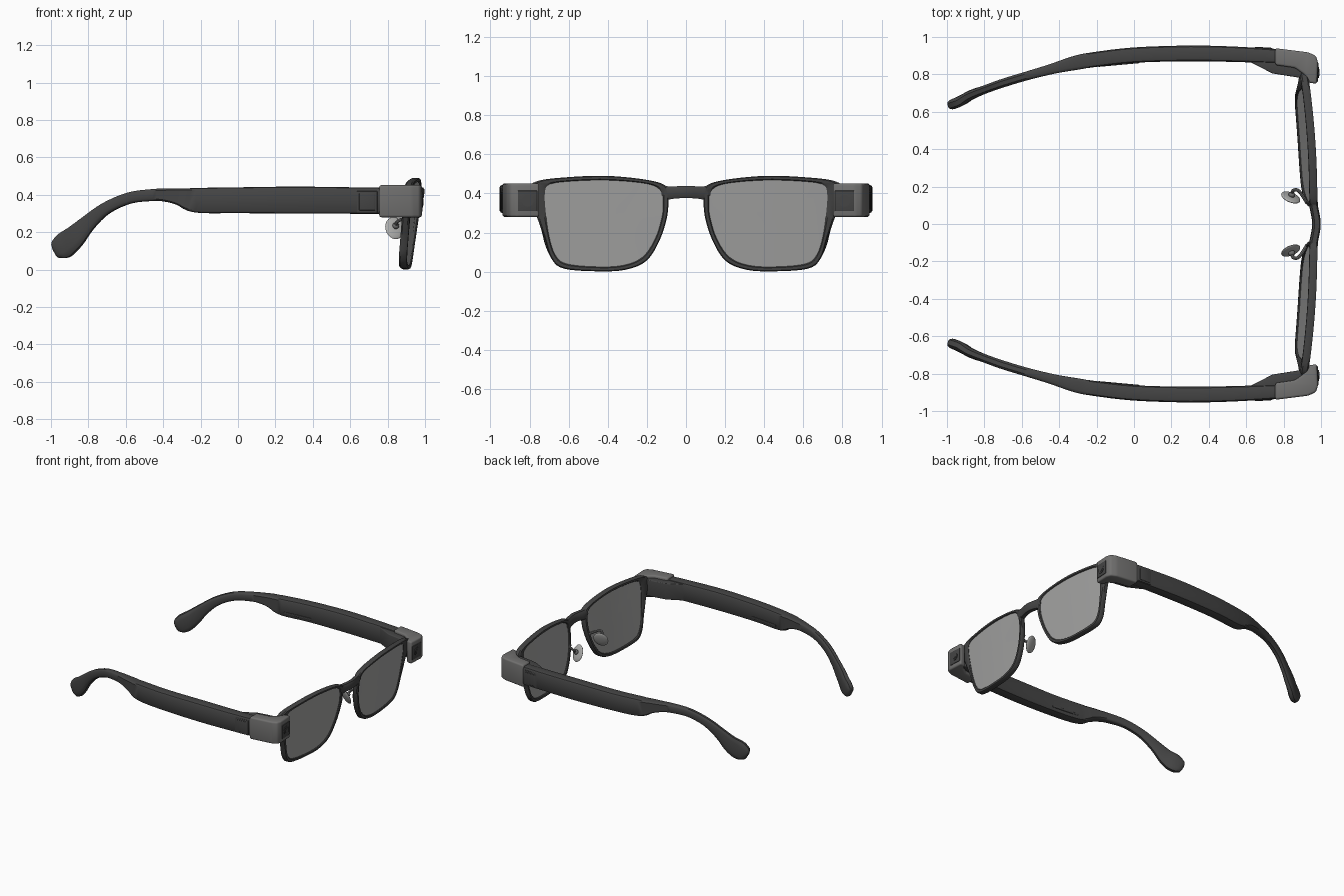
import bpy, bmesh, math
from mathutils import Vector, Matrix

if "Cube" in bpy.data.objects:
    bpy.data.objects.remove(bpy.data.objects["Cube"])


def material(name, r, g, b):
    m = bpy.data.materials.new(name)
    m.diffuse_color = (r, g, b, 1)
    m.use_nodes = True
    m.node_tree.nodes["Principled BSDF"].inputs["Base Color"].default_value = m.diffuse_color
    return m


DARK = material("charcoal plastic", 0.058, 0.058, 0.058)
GREY = material("grey plastic", 0.165, 0.163, 0.16)
LENS = material("pale grey lens", 0.37, 0.37, 0.365)
PAD = material("pale silicone", 0.42, 0.42, 0.41)
METAL = material("metal wire", 0.16, 0.16, 0.16)


def make(name, verts, faces, mat, s=1, bevel=0):
    """Mesh object; s = -1 mirrors it to the other side."""
    me = bpy.data.meshes.new(name)
    me.from_pydata([(v[0], v[1] * s, v[2]) for v in verts], [], faces)
    bm = bmesh.new()
    bm.from_mesh(me)
    bmesh.ops.recalc_face_normals(bm, faces=bm.faces)
    if bevel:
        bmesh.ops.bevel(bm, geom=bm.edges[:], offset=bevel, segments=3,
                        profile=0.5, affect='EDGES', clamp_overlap=True)
    bm.to_mesh(me)
    bm.free()
    me.materials.append(mat)
    ob = bpy.data.objects.new(name, me)
    bpy.context.collection.objects.link(ob)
    return ob


def spline(pts, n, closed=False):
    """Catmull-Rom interpolation of control points of any dimension."""
    out, k = [], len(pts)
    for i in range(k if closed else k - 1):
        if closed:
            p = [pts[(i + j) % k] for j in (-1, 0, 1, 2)]
        else:
            p = [pts[min(max(i + j, 0), k - 1)] for j in (-1, 0, 1, 2)]
        for q in range(n):
            t = q / n
            out.append([0.5 * (2 * b + (c - a) * t + (2 * a - 5 * b + 4 * c - d) * t * t
                               + (3 * b - a - 3 * c + d) * t ** 3)
                        for a, b, c, d in zip(*p)])
    if not closed:
        out.append(list(pts[-1]))
    return out


def loft(rings, closed=False):
    """Faces joining equal rings; open lofts get end caps."""
    m, k = len(rings), len(rings[0])
    verts = [v for r in rings for v in r]
    faces = [(i * k + j, i * k + (j + 1) % k,
              (i + 1) % m * k + (j + 1) % k, (i + 1) % m * k + j)
             for i in range(m if closed else m - 1) for j in range(k)]
    if not closed:
        faces += [tuple(range(k)), tuple(range((m - 1) * k, m * k))]
    return verts, faces


def front(y, z, depth=0):
    """Wrapped and tilted front surface of the glasses."""
    x = 0.982 - 0.078 * y * y - 0.11 * (0.46 - z) + 0.02 * math.exp(-(y / 0.09) ** 2)
    return (x - depth, y, z)


SECTION = [(0, .036), (0, .006), (.2, 0), (.8, 0), (1, .008), (1, .034), (.8, .042), (.2, .042)]


def band(pairs):
    """Frame cross-sections between paired inner and outer points (y, z)."""
    return [[front(a + (c - a) * t, b + (d - b) * t, dp) for t, dp in SECTION]
            for a, b, c, d in pairs]


def prism(name, outline, z0, z1, mat, s, bevel):
    rings = [[(x, y, z) for x, y in outline] for z in (z0, z1)]
    return make(name, *loft(rings), mat, s, bevel)


def box(name, c, size, mat, s, bevel=0.0, turn=0.0):
    """Box turned about z."""
    rot = Matrix.Rotation(turn, 3, 'Z')
    pts = [[Vector(c) + rot @ Vector((a * size[0] / 2, b * size[1] / 2, h * size[2] / 2))
            for a, b in ((-1, -1), (1, -1), (1, 1), (-1, 1))] for h in (-1, 1)]
    return make(name, *loft(pts), mat, s, bevel)


# rim control points: lens edge y, z then outer edge y, z
RIM = [(.13, .415, .10, .435), (.20, .45, .19, .468), (.40, .468, .40, .49),
       (.60, .462, .61, .483), (.70, .445, .765, .462), (.722, .40, .81, .41),
       (.717, .30, .765, .29), (.70, .18, .722, .17), (.668, .085, .69, .07),
       (.61, .040, .625, .016), (.45, .025, .45, .002), (.32, .033, .31, .01),
       (.222, .075, .203, .055), (.157, .17, .136, .158), (.122, .285, .098, .275),
       (.118, .36, .09, .365)]
# temple stations: x, y, z, half thickness, half height
TEMPLE = [(-.980, .638, .092, .016, .026), (-.972, .640, .097, .024, .045),
          (-.955, .646, .110, .029, .062), (-.92, .662, .135, .030, .072),
          (-.87, .690, .178, .027, .063),
          (-.80, .718, .250, .024, .045), (-.705, .752, .328, .025, .034),
          (-.58, .790, .383, .025, .032), (-.45, .826, .399, .028, .033),
          (-.38, .845, .398, .033, .036), (-.31, .862, .390, .038, .046),
          (-.22, .878, .371, .040, .066), (0, .903, .371, .041, .069),
          (.3, .912, .372, .042, .072), (.55, .907, .370, .041, .071),
          (.80, .895, .368, .037, .070)]
SLIM = [(1, -.82), (1, .82), (.85, .95), (.6, 1), (-.6, 1), (-.85, .95),
        (-1, .82), (-1, -.82), (-.85, -.95), (-.6, -1), (.6, -1), (.85, -.95)]
ROUND = [(math.copysign(abs(math.cos(a)) ** .8, math.cos(a)),
          math.copysign(abs(math.sin(a)) ** .8, math.sin(a)))
         for a in (math.radians(d) for d in (-25, 25, 45, 68, 112, 135, 155, 205, 225, 248, 292, 315))]


def temple_rings():
    """Rounded ear tip blending into the flat-sided arm."""
    st, rings = spline(TEMPLE, 4), []
    for i, (x, y, z, w, h) in enumerate(st):
        a, b = st[max(i - 1, 0)], st[min(i + 1, len(st) - 1)]
        t = Vector((b[0] - a[0], b[1] - a[1], b[2] - a[2])).normalized()
        side = Vector((-t.y, t.x, 0)).normalized()
        up = t.cross(side)
        if up.z < 0:
            up = -up
        f = min(max((x + .6) / .3, 0), 1)
        rings.append([Vector((x, y, z)) + side * w * (p[0] * (1 - f) + q[0] * f)
                      + up * h * (p[1] * (1 - f) + q[1] * f) for p, q in zip(ROUND, SLIM)])
    return rings


# bridge over the nose
half = [(.125, .39, .125, .445), (.095, .37, .095, .437), (.05, .375, .05, .437)]
arch = half + [(0, .376, 0, .438)] + [(-a, b, -c, d) for a, b, c, d in half[::-1]]
make("bridge", *loft(band(spline(arch, 4))), DARK)

for s, side in ((1, "left"), (-1, "right")):
    # rim, and a lens with a front and a back skin
    loop = spline(RIM, 5, True)
    make(side + "_rim", *loft(band(loop), True), DARK, s)
    n, cy, cz = len(loop), .42, .25
    for skin, depth in (("front", .008), ("back", .033)):
        verts = [front(cy + (p[0] - cy) * f, cz + (p[1] - cz) * f, depth)
                 for f in (1.008, .7, .35) for p in loop] + [front(cy, cz, depth)]
        faces = [(r * n + i, r * n + (i + 1) % n, (r + 1) * n + (i + 1) % n, (r + 1) * n + i)
                 for r in (0, 1) for i in range(n)]
        faces += [(2 * n + i, 2 * n + (i + 1) % n, 3 * n) for i in range(n)]
        if (skin == "back") == (s == 1):
            faces = [f[::-1] for f in faces]
        lens = make(side + "_lens_" + skin, verts, faces, LENS, s)
        # make the skin face outward
        want = 1 if skin == "front" else -1
        if lens.data.polygons[0].normal.x * want < 0:
            lens.data.flip_normals()

    # temple arm with its outer panel and inner slot
    make(side + "_temple", *loft(temple_rings()), DARK, s)
    box(side + "_temple_panel", (.69, .938, .362), (.11, .008, .115), DARK, s, .002, -.05)
    box(side + "_temple_panel_cover", (.69, .942, .362), (.085, .006, .09), DARK, s, .002, -.05)
    box(side + "_temple_slot", (-.08, .854, .335), (.22, .008, .014), DARK, s, .002, .09)

    # corner block wrapping from temple to rim, hinge housing behind it
    prism(side + "_corner_block",
          [(.755, .94), (.93, .918), (.972, .90), (.984, .865), (.978, .75),
           (.935, .755), (.91, .80), (.86, .835), (.755, .85)], .28, .452, GREY, s, .012)
    prism(side + "_hinge_housing",
          [(.61, .872), (.74, .805), (.885, .782), (.91, .80), (.87, .85), (.75, .88)],
          .305, .432, DARK, s, .006)

    # camera window on the block's front
    box(side + "_camera_window", (.981, .81, .362), (.008, .10, .105), DARK, s, .003, -.05)
    for nm, r, x1 in (("camera_ring", .03, .989), ("camera_glass", .018, .992)):
        disc = [[(x, .81 + r * math.cos(a * math.pi / 12), .362 + r * math.sin(a * math.pi / 12))
                 for a in range(24)] for x in (.975, x1)]
        make(side + "_" + nm, *loft(disc), DARK, s)

    # nose pad, a tilted flat ellipsoid
    nrm = Vector((-.35, -.9, -.4)).normalized()
    up = (Vector((0, -.4, .9)) - nrm * nrm.dot(Vector((0, -.4, .9)))).normalized()
    fwd = up.cross(nrm)
    for nm, c, (ra, rb, rc), mat in (
            ("nose_pad", Vector((.838, .142, .222)), (.054, .064, .012), PAD),
            ("pad_mount", Vector((.844, .157, .235)), (.018, .018, .016), METAL)):
        rings = []
        for i in range(1, 12):
            th = math.pi * i / 12
            rings.append([c + fwd * ra * math.sin(th) * math.cos(k * math.pi / 12)
                          + up * rb * math.sin(th) * math.sin(k * math.pi / 12)
                          + nrm * rc * math.cos(th) for k in range(24)])
        make(side + "_" + nm, *loft(rings), mat, s)

    # wire arm from pad to rim
    path = spline([(.844, .160, .235), (.850, .178, .255), (.872, .182, .268),
                   (.895, .160, .262), (.925, .112, .25)], 5)
    rings = []
    for i, p in enumerate(path):
        t = (Vector(path[min(i + 1, len(path) - 1)]) - Vector(path[max(i - 1, 0)])).normalized()
        u = t.cross(Vector((0.1, 0, 1))).normalized()
        v = t.cross(u)
        rings.append([Vector(p) + (u * math.cos(k * math.pi / 4) + v * math.sin(k * math.pi / 4)) * .009
                      for k in range(8)])
    make(side + "_pad_arm", *loft(rings), METAL, s)

# smooth shading with sharp edges kept
for ob in bpy.context.scene.objects:
    ob.select_set(True)
    bpy.context.view_layer.objects.active = ob
bpy.ops.object.shade_smooth_by_angle(angle=math.radians(35))
